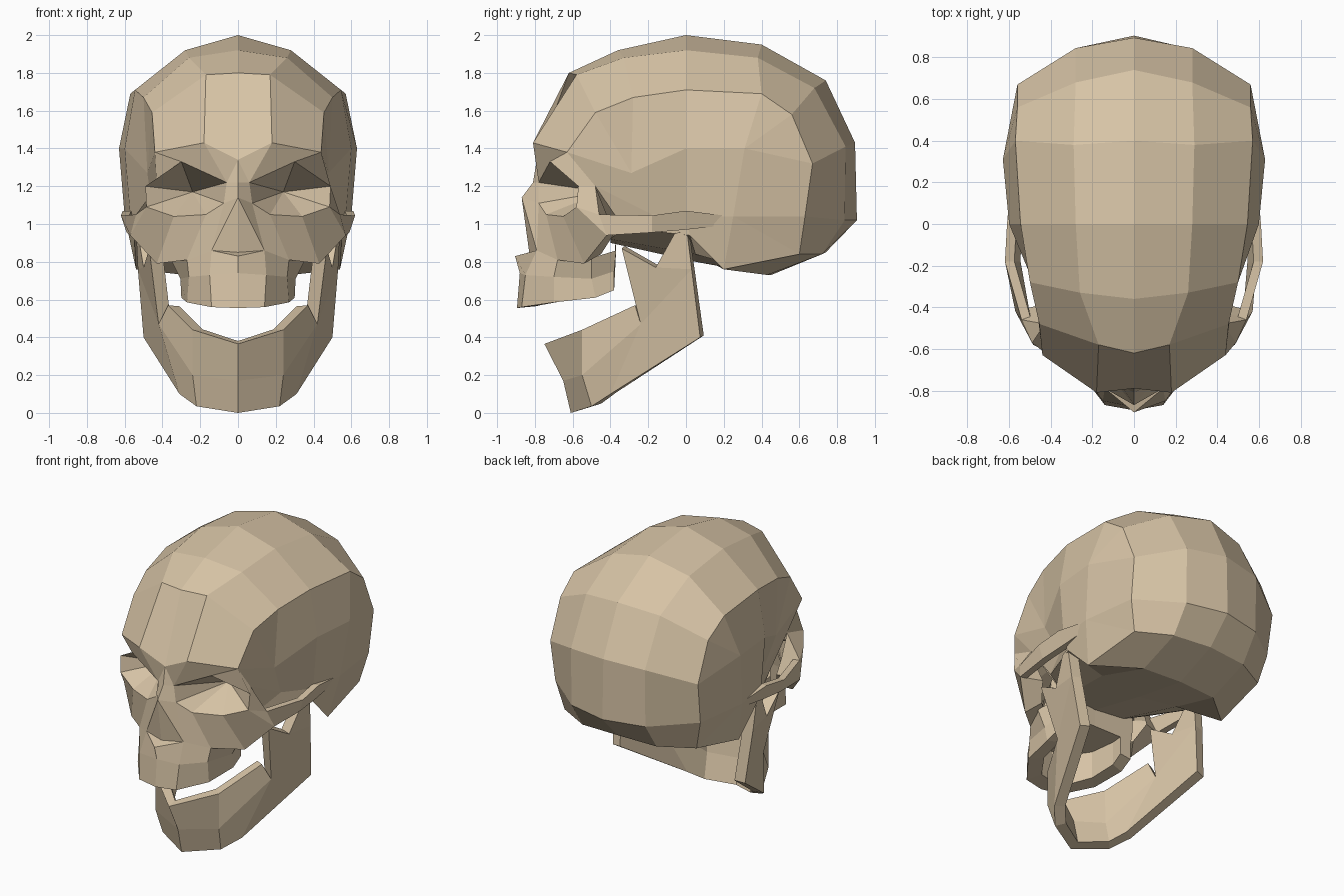
import bpy, bmesh

if "Cube" in bpy.data.objects:
    bpy.data.objects.remove(bpy.data.objects["Cube"])

bone = bpy.data.materials.new("bone")
bone.diffuse_color = (0.68, 0.55, 0.38, 1)
bone.use_nodes = True
bone.node_tree.nodes["Principled BSDF"].inputs["Base Color"].default_value = bone.diffuse_color


def strip(rows, close=False):
    """Quads between neighbouring rows of points."""
    pairs = list(zip(rows, rows[1:])) + ([(rows[-1], rows[0])] if close else [])
    return [(a[i], a[i + 1], b[i + 1], b[i]) for a, b in pairs for i in range(len(a) - 1)]


def shift(row, dx, dy=0, dz=0):
    return [(x + dx, y + dy, z + dz) for x, y, z in row]


def build(name, faces, thickness=0):
    """Mirror the half made of the given faces, weld it and make an object."""
    bm = bmesh.new()
    for side in (1, -1):
        for f in faces:
            pts = [p for i, p in enumerate(f) if p != f[i - 1]]
            if len(set(pts)) > 2:
                bm.faces.new([bm.verts.new((side * x, y, z)) for x, y, z in pts[::side]])
    bmesh.ops.remove_doubles(bm, verts=bm.verts, dist=0.001)
    bmesh.ops.recalc_face_normals(bm, faces=bm.faces)
    me = bpy.data.meshes.new(name)
    bm.to_mesh(me)
    bm.free()
    me.materials.append(bone)
    ob = bpy.data.objects.new(name, me)
    bpy.context.collection.objects.link(ob)
    if thickness:
        mod = ob.modifiers.new("thickness", 'SOLIDIFY')
        mod.thickness, mod.offset = thickness, -1
    return ob


# Points shared by the braincase and the face
glabella, brow, brow_end = (0, -.79, 1.34), (.18, -.81, 1.43), (.44, -.63, 1.38)
temple_low = (.43, -.48, 1.2)

# Braincase: centre line, middle line and side line, running from brow over the top
centre = [glabella, (0, -.62, 1.8), (0, -.36, 1.92), (0, 0, 2), (0, .4, 1.95), (0, .74, 1.76),
          (0, .895, 1.43), (0, .905, 1.02), (0, .74, .85), (0, .45, .73), (0, .05, .8),
          (0, -.4, .9), (0, -.36, 1.3)]
middle = [brow, (.17, -.58, 1.79), (.26, -.33, 1.88), (.28, 0, 1.92), (.29, .38, 1.88),
          (.28, .68, 1.72), (.28, .845, 1.41), (.28, .84, 1.02), (.28, .72, .84), (.28, .43, .73),
          (.3, .05, .84), (.22, -.4, .92), (.22, -.36, 1.3)]
side = [brow_end, (.455, -.48, 1.59), (.5, -.28, 1.67), (.545, 0, 1.71), (.57, .4, 1.69),
        (.56, .56, 1.58), (.56, .67, 1.32), (.55, .63, 1.04), (.5, .6, .84), (.54, .2, .76),
        (.55, .02, .94), (.4, -.33, .98), temple_low]
D, B, C = (.48, -.29, 1.27), (.6, 0, 1.4), (.63, .31, 1.4)
F, E, G = (.6, .25, 1.04), (.57, 0, 1.04), (.45, -.18, 1.05)
inner = [D, D, D, B, C, C, C, F, F, F, E, G, G]
build("braincase", strip(list(zip(centre, middle, side, inner)), True)
      + [(D, B, E, G), (B, C, F, E)])

# Face: eye socket rim paired with the outer outline
bridge, nose_tip, nose_side = (0, -.81, 1.22), (0, -.87, 1.14), (.14, -.79, .86)
cheek_top, cheek_back, cheek_low = (.54, -.46, 1.05), (.57, -.42, .94), (.43, -.54, .79)
cheek_in = (.27, -.68, .81)
r0, r1, r2, r3 = (.06, -.78, 1.22), (.3, -.72, 1.33), (.49, -.57, 1.2), (.485, -.58, 1.09)
r4, r5, r6 = (.34, -.65, 1.04), (.17, -.74, 1.05), (.075, -.78, 1.11)
rim = [r0, r0, r0, r1, r2, r3, r3, r4, r5, r6, r6, r0]
outline = [bridge, glabella, brow, brow_end, temple_low, cheek_top, cheek_back, cheek_low,
           cheek_in, nose_side, nose_tip, bridge]
apex = (.24, -.44, 1.17)
face = strip([rim, outline]) + strip([rim, [apex] * len(rim)])

# Nose opening and spine
spine, nose_base = (0, -.905, .83), (0, -.83, .85)
face += [(nose_tip, nose_side, nose_base), (nose_side, spine, nose_base)]

# Cheek bone back and underside
face += strip([[temple_low, cheek_top, cheek_back, cheek_low, cheek_in],
               [temple_low, (.43, -.42, 1.05), (.42, -.38, .95), (.37, -.45, .84), (.3, -.5, .82)]])

# Upper jaw: wall, tooth edge, inner wall and palate
top = [spine, nose_side, cheek_in, (.36, -.5, .82), (.3, -.37, .86)]
mid = [(0, -.88, .74), (.15, -.85, .73), (.26, -.7, .72), (.305, -.5, .71), (.29, -.38, .75)]
low = [(0, -.895, .555), (.14, -.87, .56), (.27, -.7, .585), (.3, -.48, .61), (.29, -.38, .65)]
low_in = [(x * .72, -.38 + (y + .38) * .8, z + .01) for x, y, z in low]
roof = [(x, y, .78) for x, y, z in low_in]
mid_line = [(0, y, .78) for x, y, z in roof]
face += strip([top, mid, low, low_in, roof, mid_line])
face += [(top[-1], mid[-1], low[-1], low_in[-1], roof[-1]),
         (mid_line[-1], roof[-1], top[-1], (.3, -.37, .98), (0, -.37, .98))]
build("face", face)

# Cheek arches
upper = [cheek_top, (.62, -.18, 1.045), (.61, 0, 1.07), (.59, .24, 1.04)]
under = [cheek_back, (.59, -.18, .955), (.585, 0, .97), (.575, .18, .99)]
build("cheek_arch", strip([upper, under, shift(under, -.045), shift(upper, -.045)], True))

# Lower jaw: body shell from chin to back, then the rising branch
chin = [(0, -.75, .365), (0, -.65, .17), (0, -.61, 0)]
corner = [(.24, -.55, .44), (.24, -.55, .2), (.22, -.5, .035)]
back = [(.37, -.27, .57), (.42, -.24, .47), (.31, -.4, .1)]
angle, neck, notch = (.5, .075, .4), (.53, .03, .76), (.5, -.16, .77)
coronoid, condyle, condyle_back = (.47, -.34, .87), (.53, -.06, .95), (.54, .005, .965)
jaw = strip([chin, corner, back])
jaw += [(back[1], back[2], angle, neck), (back[1], neck, notch, coronoid),
        (notch, neck, condyle_back, condyle)]
build("lower_jaw", jaw, .07)
